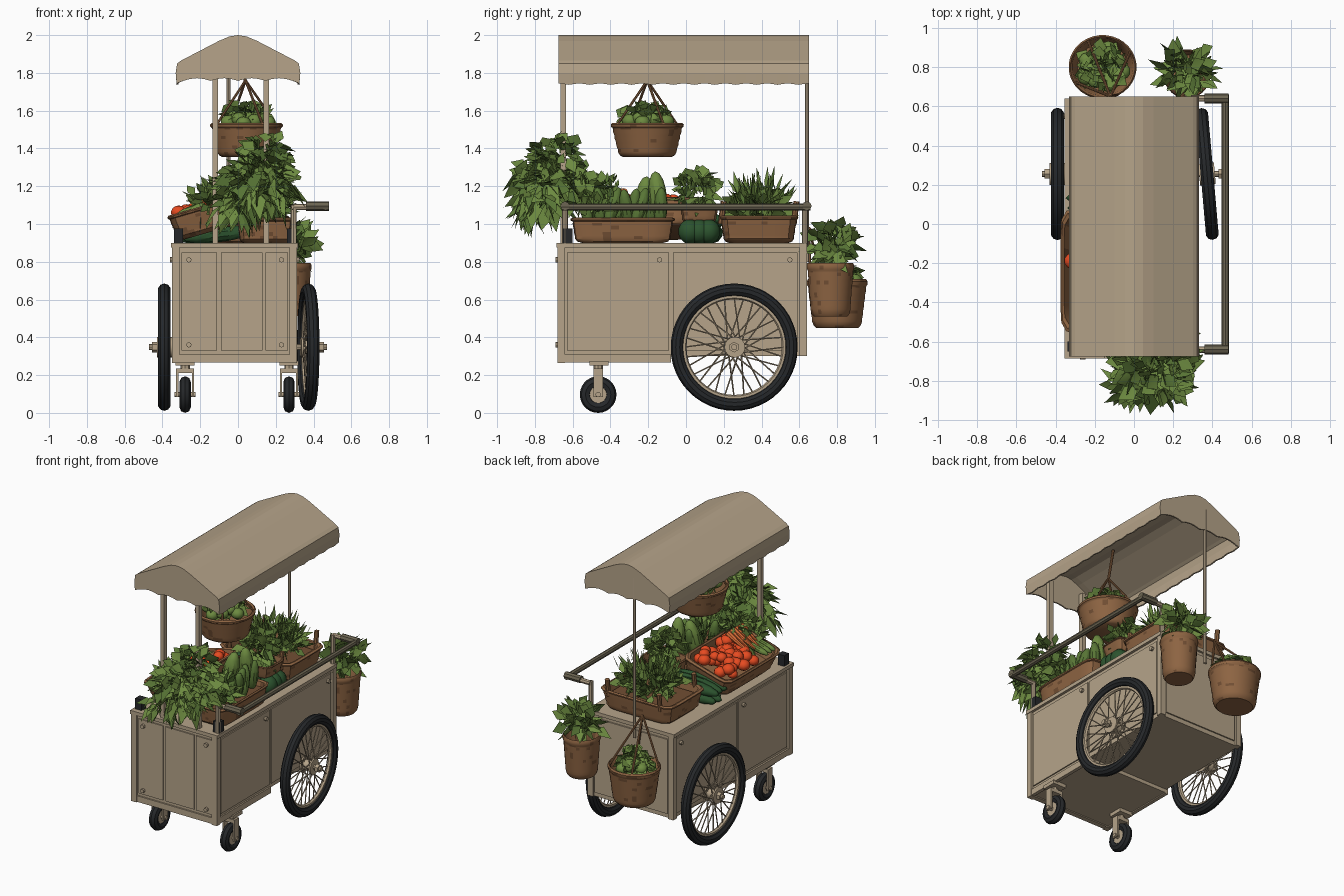
import bpy, bmesh, math, random
from mathutils import Vector, Matrix

if "Cube" in bpy.data.objects:
    bpy.data.objects.remove(bpy.data.objects["Cube"])

random.seed(4)


def mat(name, r, g, b):
    m = bpy.data.materials.new(name)
    m.diffuse_color = [(c / 255) ** 2.2 for c in (r, g, b)] + [1]
    m.use_nodes = True
    m.node_tree.nodes["Principled BSDF"].inputs["Base Color"].default_value = m.diffuse_color
    return m


TAN = mat("tan_paint", 180, 162, 136)
WICKER = mat("wicker_brown", 140, 100, 68)
BARK = mat("dark_wicker", 112, 79, 54)
RUBBER = mat("black_rubber", 42, 44, 46)
RAIL = mat("weathered_rail", 108, 101, 83)
LEAF = mat("leaf_green", 108, 137, 66)
DARK = mat("shade_leaf_green", 88, 116, 56)
MELON = mat("deep_green", 48, 84, 50)
RED = mat("tomato_red", 230, 76, 38)
CARROT = mat("carrot_orange", 215, 108, 58)


def finish(name, bm, mats, smooth=True, recalc=True):
    if recalc:
        bmesh.ops.recalc_face_normals(bm, faces=bm.faces)
    me = bpy.data.meshes.new(name)
    bm.to_mesh(me)
    bm.free()
    for m in (mats if isinstance(mats, (list, tuple)) else [mats]):
        me.materials.append(m)
    if smooth:
        me.polygons.foreach_set("use_smooth", [True] * len(me.polygons))
        me.set_sharp_from_angle(angle=math.radians(35))
    ob = bpy.data.objects.new(name, me)
    bpy.context.collection.objects.link(ob)
    return ob


def add_box(bm, lo, hi):
    lo, hi = Vector(lo), Vector(hi)
    bmesh.ops.create_cube(bm, size=1, matrix=Matrix.Translation((lo + hi) / 2) @ Matrix.Diagonal((*(hi - lo), 1)))


def add_rod(bm, a, b, r, r2=None, seg=8):
    a, b = Vector(a), Vector(b)
    rot = (b - a).to_track_quat('Z', 'Y').to_matrix().to_4x4()
    bmesh.ops.create_cone(bm, cap_ends=True, segments=seg, radius1=r, radius2=r if r2 is None else r2,
                          depth=(b - a).length, matrix=Matrix.Translation((a + b) / 2) @ rot)


def boxes(name, m, *pairs):
    bm = bmesh.new()
    for lo, hi in pairs:
        add_box(bm, lo, hi)
    return finish(name, bm, m, False)


def rods(name, m, *items, seg=8):
    bm = bmesh.new()
    for it in items:
        add_rod(bm, *it, seg=seg)
    return finish(name, bm, m)


def blobs(name, m, items):
    """Ellipsoids: (centre, radius, length axis vector, stretch)."""
    bm = bmesh.new()
    for c, r, axis, k in items:
        rot = Vector(axis).to_track_quat('Z', 'Y').to_matrix().to_4x4()
        bmesh.ops.create_uvsphere(bm, u_segments=10, v_segments=7, radius=r,
                                  matrix=Matrix.Translation(c) @ rot @ Matrix.Diagonal((1, 1, k, 1)))
    return finish(name, bm, m)


def rings(bm, loops, closed=False):
    """Skin a list of equally long vertex loops."""
    vs = [[bm.verts.new(p) for p in lp] for lp in loops]
    n = len(vs[0])
    for i in range(len(vs) if closed else len(vs) - 1):
        a, b = vs[i], vs[(i + 1) % len(vs)]
        for j in range(n):
            bm.faces.new((a[j], a[(j + 1) % n], b[(j + 1) % n], b[j]))
    return vs


def basket(name, M, rx, ry, h, power=2, taper=0.82, rows=4, seg=32):
    """Wicker container: rounded foot, slightly bumpy wall, thick rim, inner wall and floor."""
    prof = [(taper * .86, 0), (taper * .96, .05)]
    for i in range(rows):
        z0, t = .1 + .8 * i / rows, taper + (1 - taper) * (i + .5) / rows
        prof += [(t + .004, z0 + .2 / rows), (t + .006, z0 + .55 / rows)]
    prof += [(1.0, .88), (1.04, .91), (1.05, .98), (1.0, 1.03), (.94, .99), (taper * .92, .35)]
    bm = bmesh.new()
    loops = []
    for k, z in prof:
        lp = []
        for j in range(seg):
            a = 2 * math.pi * (j + .5) / seg
            c, s = math.cos(a), math.sin(a)
            q = (abs(c) ** power + abs(s) ** power) ** (-1 / power)
            lp.append(M @ Vector((rx * k * c * q, ry * k * s * q, z * h)))
        loops.append(lp)
    vs = rings(bm, loops)
    bm.faces.new(vs[0])
    bm.faces.new(vs[-1])
    for f in bm.faces:
        f.material_index = 1 if random.random() < .1 else 0
    return finish(name, bm, [WICKER, BARK])


def foliage(name, c, r, n, length, width, up=.3, droop=.02, mats=(LEAF, DARK)):
    """Folded leaves scattered through an ellipsoid, pointing and facing outward."""
    bm = bmesh.new()
    c = Vector(c)
    for i in range(n):
        d = Vector([random.gauss(0, 1) for _ in range(3)]).normalized()
        p = c + Vector([d[k] * r[k] for k in range(3)]) * random.uniform(.35, .85)
        t = (d + Vector((0, 0, up)) + .6 * Vector([random.gauss(0, 1) for _ in range(3)])).normalized()
        # leaf blade turned to face outward and upward
        face = d + Vector((0, 0, .6)) + .5 * Vector([random.gauss(0, 1) for _ in range(3)])
        s = face.cross(t).normalized() * -1
        nr = s.cross(t)
        if nr.dot(face) < 0:
            s, nr = -s, -nr
        L, W = length * random.uniform(.7, 1.1), width * random.uniform(.7, 1.1)
        dz = Vector((0, 0, -droop))
        q = [p, p + t * L * .45 + s * W, p + t * L + dz, p + t * L * .45 - s * W, p + t * L * .5 - nr * W * .2]
        v = [bm.verts.new(x) for x in q]
        k = int(random.random() < .3)
        for f in ((0, 1, 2, 4), (0, 4, 2, 3)):
            bm.faces.new([v[j] for j in f]).material_index = k
    return finish(name, bm, mats, True, False)


def torus(bm, M, R, r, seg=48, side=10):
    loops = []
    for i in range(seg):
        a = 2 * math.pi * i / seg
        loops.append([M @ Vector((r * math.sin(b), (R + r * math.cos(b)) * math.cos(a), (R + r * math.cos(b)) * math.sin(a)))
                      for b in (2 * math.pi * k / side for k in range(side))])
    rings(bm, loops, True)


# --- cabinet: body, top ledge, panels and screws
boxes("cabinet", TAN, ((-.335, -.665, .275), (.30, -.08, .89)), ((-.335, -.08, .30), (.30, .625, .89)))
boxes("top_ledge", TAN, ((-.355, -.685, .875), (.318, .64, .90)))
boxes("corner_strips", TAN, *[((x - .02, y - .02, .265 if y < 0 else .30), (x + .02, y + .02, .88))
                              for x in (-.33, .293) for y in (-.66, .62)])
boxes("bottom_rails", TAN, ((-.345, -.675, .268), (.308, -.64, .31)), *[((x - .012, -.66, .268), (x + .012, -.08, .31)) for x in (-.335, .298)])
boxes("front_panels", TAN, ((-.30, -.673, .33), (-.11, -.66, .85)), ((-.09, -.673, .33), (.13, -.66, .85)), ((.145, -.673, .33), (.265, -.66, .85)))
boxes("side_panels", TAN, *[((-.342, a, .33), (.308, b, .85)) for a, b in ((-.63, -.09), (-.07, .59))])
boxes("back_panel", TAN, ((-.30, .62, .33), (.265, .634, .85)))
rods("screws", TAN, *[((x, -.66, z), (x, -.69, z), .014) for x in (-.26, .23) for z in (.36, .81)],
     *[((s, y, .81), (s + (.02 if s > 0 else -.02), y, .81), .014) for s in (-.34, .305) for y in (-.14, .55)])
boxes("corner_caps", RUBBER, *[((x - .025, -.65, .90), (x + .025, -.60, .975)) for x in (-.315, .285)])

# --- canopy: creased cloth roof with a hem hanging on all four sides
bm = bmesh.new()
half = [(.325, 1.745), (.33, 1.80), (.322, 1.85), (.30, 1.866), (.10, 1.97), (.045, 1.993), (0, 2.0)]
prof = [(-x, z) for x, z in half] + [(x, z) for x, z in half[-2::-1]]
NY = 24
grid = []
for j in range(NY + 1):
    y = -.675 + 1.325 * j / NY
    grid.append([bm.verts.new((x, y, z - (.008 * (j % 2) if i in (0, len(prof) - 1) else 0))) for i, (x, z) in enumerate(prof)])
for a, b in zip(grid, grid[1:]):
    for i in range(len(prof) - 1):
        bm.faces.new((a[i], a[i + 1], b[i + 1], b[i]))
for row in (grid[0], grid[-1]):
    y = row[0].co.y
    hem = [bm.verts.new((.29 - .58 * k / 16, y, 1.758 + .014 * abs(math.sin(k * math.pi / 4)))) for k in range(17)]
    bm.faces.new(row + hem)
canopy = finish("canopy", bm, TAN, False)
sol = canopy.modifiers.new("cloth", 'SOLIDIFY')
sol.thickness = .01
boxes("canopy_posts", TAN, ((-.135, -.665, .88), (-.105, -.635, 1.9)), ((.135, -.665, .88), (.165, -.635, 1.9)))
rods("back_post", TAN, ((-.05, .64, .80), (-.05, .64, 1.92), .011))

# --- push rail with its arms and uprights
rods("push_rail", RAIL, ((.465, -.66, 1.09), (.465, .66, 1.09), .018),
     *[((.36, y, 1.095), (.482, y, 1.095), .025) for y in (-.64, .64)])
rods("rail_arms", TAN, *[((.29, y, 1.09), (.40, y, 1.09), .017) for y in (-.64, .64)],
     *[((.295, y, .88), (.295, y, 1.10), .016) for y in (-.64, .63)])

# --- big spoked wheels
for label, x, yaw, sgn in (("right", .372, 5, 1), ("left", -.39, 0, -1)):
    M = Matrix.Translation((x, .255, .348)) @ Matrix.Rotation(math.radians(yaw), 4, 'Z')
    bm = bmesh.new()
    torus(bm, M, .303, .034)
    finish(label + "_tyre", bm, RUBBER)
    bm = bmesh.new()
    torus(bm, M, .267, .014, 40, 6)
    for i in range(32):
        a = 2 * math.pi * i / 32
        b = a + (.9 if i % 2 else -.9)
        s = .025 if i % 4 < 2 else -.025
        add_rod(bm, M @ Vector((s, .04 * math.cos(b), .04 * math.sin(b))), M @ Vector((0, .265 * math.cos(a), .265 * math.sin(a))), .004, seg=5)
    for x0, x1, r in ((-.035, .035, .035), (-.04, -.03, .055), (.03, .04, .055)):
        add_rod(bm, M @ Vector((x0, 0, 0)), M @ Vector((x1, 0, 0)), r, seg=16)
    add_rod(bm, (x - sgn * .08, .255, .348), (sgn * .47, .255, .348), .016)
    add_rod(bm, (sgn * .43, .255, .348), (sgn * .455, .255, .348), .028, seg=6)
    finish(label + "_rim_and_spokes", bm, TAN)

# --- swivel casters
for label, x in (("left", -.28), ("right", .27)):
    c = Vector((x, -.465, .097))
    bm = bmesh.new()
    torus(bm, Matrix.Translation(c), .067, .030, 28, 8)
    finish(label + "_caster_tyre", bm, RUBBER)
    rods(label + "_caster_hub", TAN, (c - Vector((.02, 0, 0)), c + Vector((.02, 0, 0)), .045),
         (c - Vector((.055, 0, 0)), c + Vector((.055, 0, 0)), .014), seg=16)
    boxes(label + "_caster_fork", TAN, ((x - .047, -.49, .085), (x - .036, -.44, .22)), ((x + .036, -.49, .085), (x + .047, -.44, .22)),
          ((x - .047, -.49, .21), (x + .047, -.44, .235)), ((x - .05, -.51, .25), (x + .05, -.41, .275)))
    rods(label + "_caster_stem", TAN, ((x, -.465, .22), (x, -.465, .26), .025))

# --- crates on the counter
T = Matrix.Translation
tilt = T((-.155, -.24, .955)) @ Matrix.Rotation(-.28, 4, 'Y')
basket("tomato_crate", tilt, .18, .30, .14, 9, .92, 3, 40)
basket("marrow_crate", T((.15, -.335, .9)), .15, .265, .13, 9, .94, 3, 40)
basket("herb_crate", T((-.01, .385, .9)), .27, .20, .14, 9, .92, 3, 40)
basket("small_basket", T((.12, .07, 1.01)), .13, .10, .09, 6, .88, 2, 28)
rods("herb_crate_handles", WICKER, *[((x, y, 1.0), (x, y + .015, 1.12), .016) for x in (-.2, .2) for y in (.185, .57)])
boxes("produce_bed", BARK, ((.03, -.57, .92), (.27, -.10, 1.0)), ((-.24, .22, .92), (.22, .55, 1.0)))
blobs("tomatoes", RED, [(tilt @ Vector((random.uniform(-.13, .13), random.uniform(-.12, .22), random.uniform(.10, .15))),
                        random.uniform(.033, .045), (0, 0, 1), .85) for _ in range(60)])
rods("carrots", CARROT, *[(tilt @ Vector((.12, y, .19)), tilt @ Vector((-.06 + random.uniform(-.03, .03), y + random.uniform(-.03, .03), .15)), .022, .007)
                          for y in (-.24, -.21, -.18, -.15, -.12, -.09)])
blobs("crate_courgettes", LEAF, [(tilt @ Vector((-.06, y, .14)), .022, tilt.to_3x3() @ Vector((1, .2, .1)), 4) for y in (-.26, -.22, -.18)])
foliage("carrot_tops", tilt @ Vector((.13, -.2, .2)), (.06, .10, .06), 60, .09, .018)
blobs("marrows", DARK, [(Vector((random.uniform(.07, .25), -.53 + .036 * i, 1.06 + .05 * random.random())), .036,
                         (random.uniform(-.25, .25), random.uniform(-.2, .35), 1), 3.0) for i in range(12)])
blobs("big_marrows", LEAF, [(Vector((.17, -.15, 1.15)), .048, (0, -.1, 1), 2.7), (Vector((.10, -.22, 1.13)), .05, (.2, .1, 1), 2.5)])
blobs("cucumbers", MELON, [(Vector((-.13 + random.uniform(-.03, .03), .05 + .05 * (i % 3), .945 + .06 * (i // 3))), .042, (1, .1, .12), 4.6) for i in range(6)])
blobs("melons", MELON, [(Vector((x, y, .96)), .062, (0, 0, 1), 1.05) for x in (.22, .10) for y in (.02, .07, .12)])
foliage("crate_shoots", (.16, -.45, 1.08), (.11, .14, .10), 70, .12, .022, 1.4)
foliage("small_basket_leaves", (.12, .06, 1.17), (.12, .11, .11), 120, .09, .038, .5)
foliage("herb_leaves", (0, .385, 1.07), (.24, .17, .10), 220, .11, .03, 1.0)
foliage("herb_spears", (.02, .385, 1.10), (.24, .18, .08), 90, .15, .015, 2.2, 0)
foliage("left_greens", (-.14, -.50, 1.11), (.12, .12, .09), 80, .11, .028, .9)

# --- big leafy bunch at the front
foliage("front_bunch", (.11, -.74, 1.22), (.20, .16, .16), 250, .13, .050, .15, .04)
foliage("front_bunch_hanging", (.0, -.83, 1.10), (.14, .06, .07), 30, .13, .034, -.8, .03)
foliage("front_bunch_top", (.15, -.69, 1.37), (.13, .12, .08), 65, .10, .042, .3)
foliage("front_bunch_inner", (.12, -.55, 1.20), (.14, .10, .11), 60, .10, .038, .3)
blobs("front_bunch_core", DARK, [(Vector((.10, -.70, 1.21)), .11, (0, 0, 1), 1.1)])
rods("front_bunch_stems", DARK, *[((.08 + .02 * i, -.52, .93), (.0 + .05 * i, -.72, 1.22), .009) for i in range(5)])


def cabbages(name, c, r, n):
    blobs(name, LEAF, [(Vector((c[0] + r * math.sqrt(k / n) * .8 * math.cos(2.4 * k), c[1] + r * math.sqrt(k / n) * .8 * math.sin(2.4 * k),
                                c[2] + .045 * (1 - k / n))), .042, (0, 0, 1), .85) for k in range(n)])
    foliage(name + "_leaves", (c[0], c[1], c[2] + .035), (r * .8, r * .8, .06), 110, .08, .042, .15)


def straps(name, c, r, top, n=4):
    rods(name, WICKER, *[((c[0] + r * math.cos(a), c[1] + r * math.sin(a), c[2]), top, .007)
                         for a in (.5 + 2 * math.pi * k / n for k in range(n))])


# --- basket hung under the canopy
basket("hanging_basket", T((.045, -.205, 1.355)), .185, .185, .175, taper=.82)
cabbages("hanging_cabbages", (.045, -.205, 1.53), .16, 16)
straps("hanging_straps", (.045, -.205, 1.52), .185, (.04, -.205, 1.76))
rods("hanging_cord", WICKER, ((.04, -.205, 1.75), (.0, -.205, 1.98), .009))

# --- two baskets on the back panel
basket("back_round_basket", T((-.16, .80, .45)), .165, .155, .25, taper=.84, rows=5)
cabbages("back_cabbages", (-.16, .80, .69), .135, 14)
straps("back_straps", (-.16, .80, .69), .16, (-.12, .65, .98))
basket("back_planter", T((.27, .765, .51)), .115, .12, .275, taper=.87, rows=5)
foliage("planter_leaves", (.27, .785, .89), (.12, .11, .10), 85, .12, .042, .6)
rods("planter_stems", LEAF, *[((.27, .765, .72), (.27 + .08 * math.cos(k), .775 + .08 * math.sin(k), .93), .008) for k in range(7)])
rods("planter_hook", TAN, ((.27, .61, .79), (.27, .69, .77), .012))
